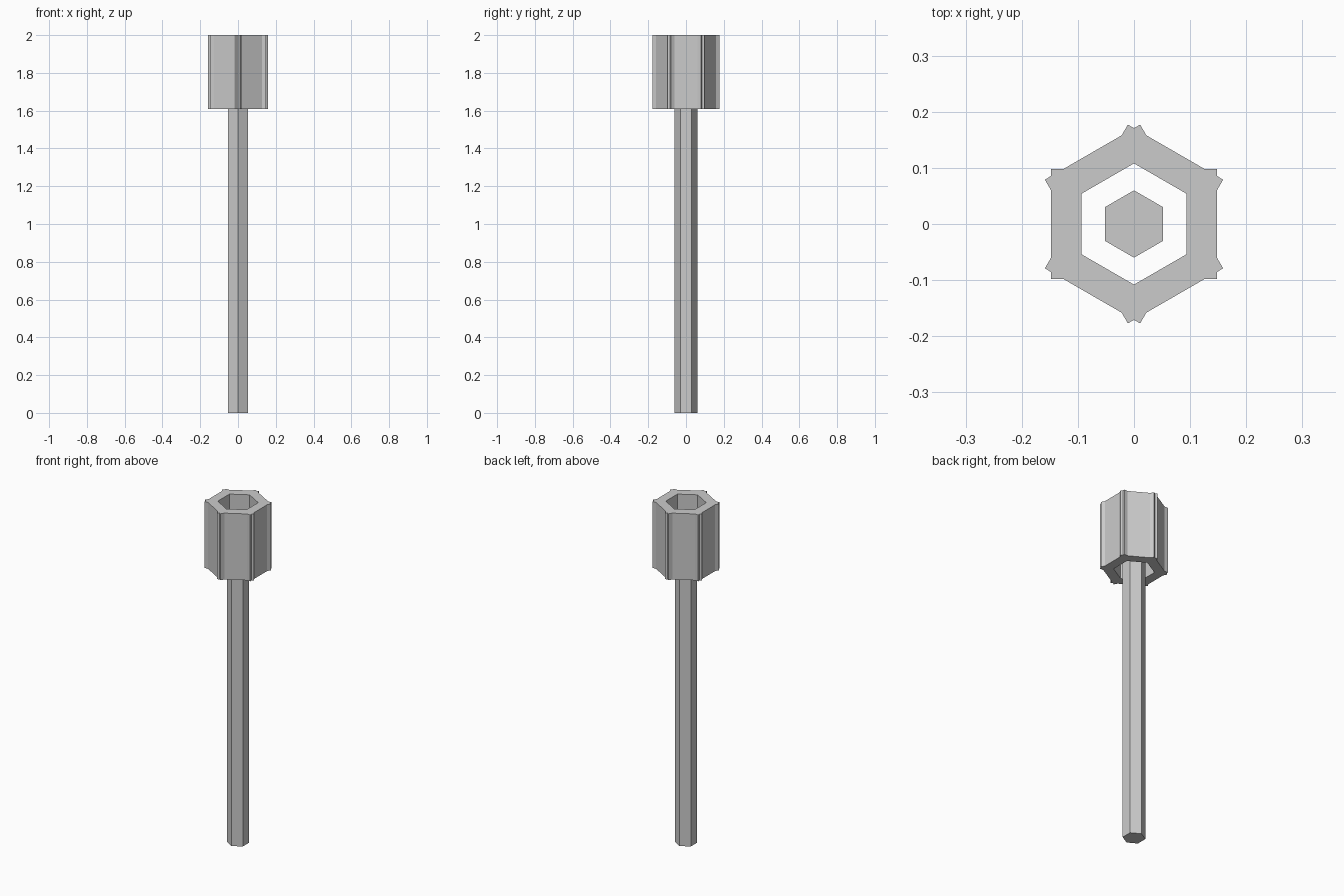
import bpy
import bmesh
from math import pi
from mathutils import Matrix, Vector

if "Cube" in bpy.data.objects:
    bpy.data.objects.remove(bpy.data.objects["Cube"])

grey = bpy.data.materials.new("plain_grey")
grey.use_nodes = True
GREY = (0.6, 0.6, 0.6, 1)
grey.diffuse_color = GREY
grey.node_tree.nodes["Principled BSDF"].inputs["Base Color"].default_value = GREY


def six_fold(points):
    """Repeat a corner profile around the six corners, clockwise."""
    return [Matrix.Rotation(-i * pi / 3, 2) @ Vector(p)
            for i in range(6) for p in points]


def finish(name, bm):
    bmesh.ops.recalc_face_normals(bm, faces=bm.faces)
    mesh = bpy.data.meshes.new(name)
    bm.to_mesh(mesh)
    bm.free()
    mesh.materials.append(grey)
    obj = bpy.data.objects.new(name, mesh)
    bpy.context.collection.objects.link(obj)


def ring(bm, outline, z):
    return [bm.verts.new((p.x, p.y, z)) for p in outline]


def walls(bm, low, high):
    for i in range(len(low)):
        bm.faces.new((low[i - 1], low[i], high[i], high[i - 1]))


# Hexagonal rod, reaching a little way into the socket
bm = bmesh.new()
hexagon = six_fold([(0, 0.06)])
low, high = ring(bm, hexagon, 0), ring(bm, hexagon, 1.7)
walls(bm, low, high)
bm.faces.new(low)
bm.faces.new(high)
finish("hex_rod", bm)

# Open hexagonal socket with a small double ridge on each corner
corner = [(-0.022, 0.158), (-0.011, 0.177), (0, 0.171),
          (0.011, 0.177), (0.022, 0.158)]
outer = six_fold(corner)
inner = six_fold([(0, 0.108)])
bm = bmesh.new()
rims = []
for z in (1.61, 2.0):
    out, hole = ring(bm, outer, z), ring(bm, inner, z)
    rims.append((out, hole))
    n = len(corner)
    for i in range(6):
        a = i * n
        # Corner fan, then the flat side towards the next corner
        for k in range(n - 1):
            bm.faces.new((out[a + k], out[a + k + 1], hole[i]))
        bm.faces.new((out[a + n - 1], out[(a + n) % len(out)],
                      hole[(i + 1) % 6], hole[i]))
walls(bm, rims[0][0], rims[1][0])
walls(bm, rims[0][1], rims[1][1])
finish("hex_socket", bm)
